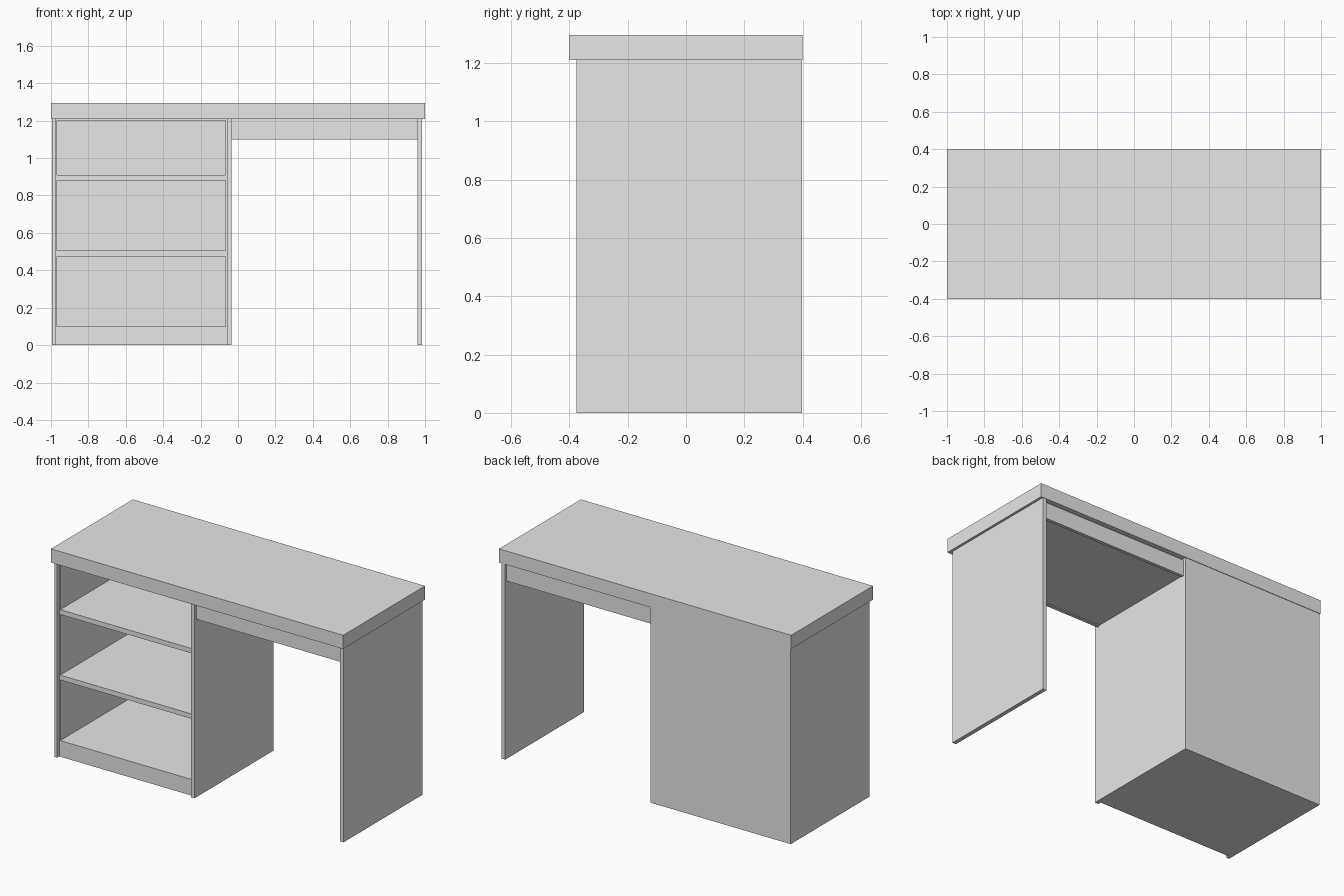
import bpy
import bmesh

cube = bpy.data.objects.get("Cube")
if cube:
    bpy.data.objects.remove(cube, do_unlink=True)

grey = bpy.data.materials.new("plain_grey")
grey.use_nodes = True
grey.diffuse_color = (0.8, 0.8, 0.8, 1)
grey.node_tree.nodes["Principled BSDF"].inputs["Base Color"].default_value = (0.8, 0.8, 0.8, 1)


def box(name, x, y, z):
    """Box spanning the (low, high) pairs x, y and z."""
    bm = bmesh.new()
    bmesh.ops.create_cube(bm, size=1)
    for v in bm.verts:
        v.co = [hi if c > 0 else lo for c, (lo, hi) in zip(v.co, (x, y, z))]
    mesh = bpy.data.meshes.new(name)
    bm.to_mesh(mesh)
    bm.free()
    mesh.materials.append(grey)
    ob = bpy.data.objects.new(name, mesh)
    bpy.context.collection.objects.link(ob)
    return ob


TOP = 1.21
FRONT, BACK = -0.375, 0.397
INSET = FRONT + 0.02
DEPTH = (INSET, BACK - 0.002)

# Worktop
box("worktop", (-1, 1), (-0.4, 0.4), (TOP, 1.295))

# Upright panels
for name, x in (("cabinet_outer_panel", (-0.995, -0.975)),
                ("cabinet_inner_panel", (-0.06, -0.035)),
                ("end_panel", (0.96, 0.985))):
    box(name, x, (FRONT, BACK), (0, TOP))

# Open cabinet: lining, back, base and shelves
INSIDE = (-0.975, -0.06)
box("cabinet_lining_outer", (-0.975, -0.968), DEPTH, (0, TOP))
box("cabinet_lining_inner", (-0.067, -0.06), DEPTH, (0, TOP))
box("cabinet_back", INSIDE, (0.37, BACK), (0, TOP))
for name, z in (("cabinet_base", (0, 0.10)), ("lower_shelf", (0.475, 0.505)),
                ("upper_shelf", (0.88, 0.91)), ("cabinet_ceiling", (1.20, TOP))):
    box(name, INSIDE, DEPTH, z)

# Shallow closed box over the knee space, with front and rear boards
KNEE = (-0.035, 0.96)
box("knee_box", KNEE, (INSET + 0.005, BACK - 0.025), (1.105, TOP))
box("knee_front_board", KNEE, (INSET, INSET + 0.02), (1.10, 1.20))
box("knee_rear_board", KNEE, (BACK - 0.035, BACK - 0.015), (1.10, 1.20))
